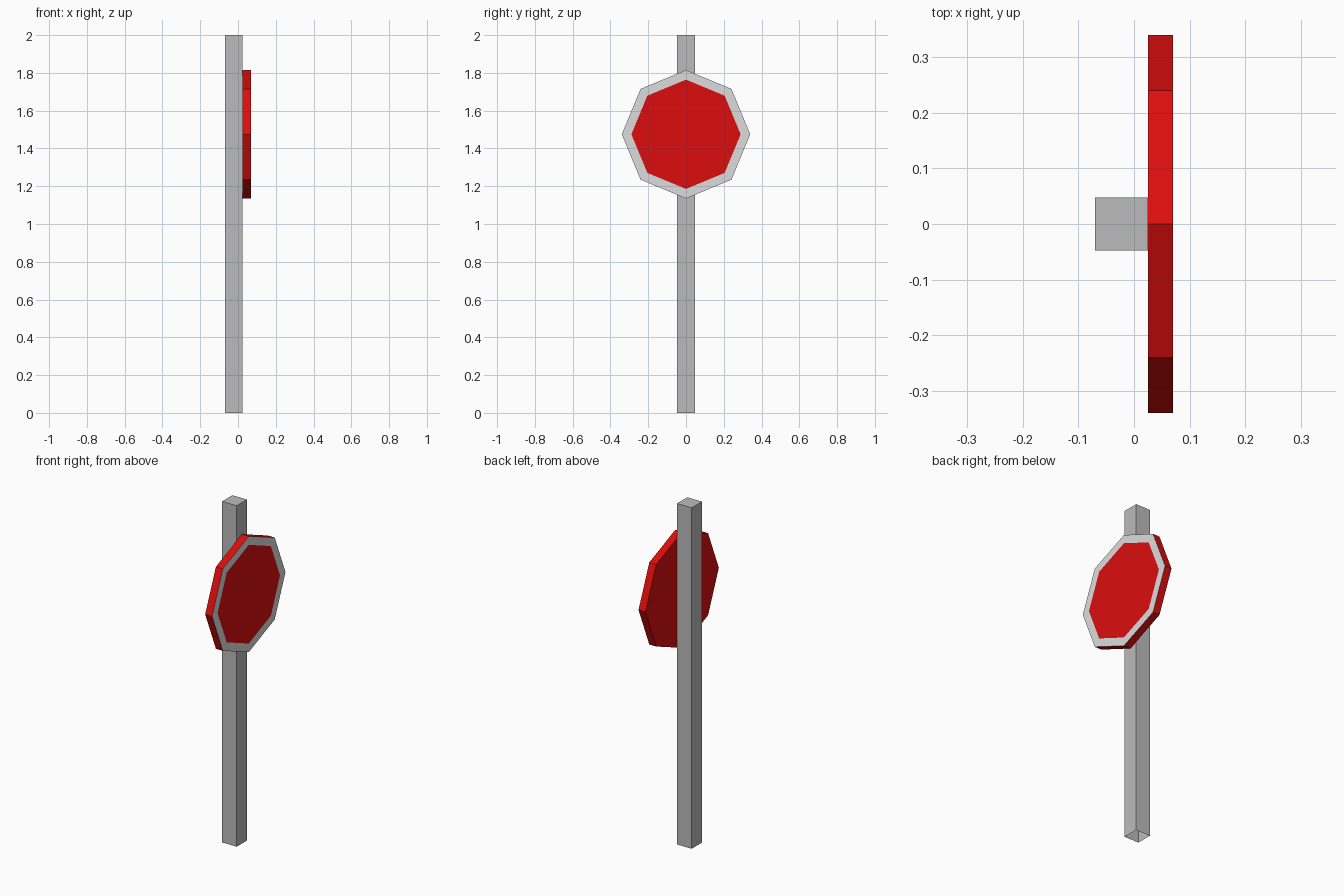
import bpy, bmesh, math
from mathutils import Matrix

if "Cube" in bpy.data.objects:
    bpy.data.objects.remove(bpy.data.objects["Cube"])


def material(name, color):
    m = bpy.data.materials.new(name)
    m.diffuse_color = (*color, 1)
    m.use_nodes = True
    m.node_tree.nodes["Principled BSDF"].inputs["Base Color"].default_value = m.diffuse_color
    return m


def add_object(name, bm, mats):
    me = bpy.data.meshes.new(name)
    bm.to_mesh(me)
    bm.free()
    for m in mats:
        me.materials.append(m)
    ob = bpy.data.objects.new(name, me)
    bpy.context.collection.objects.link(ob)
    return ob


grey = material("post grey", (0.50, 0.50, 0.50))
red = material("sign red", (0.72, 0.004, 0.004))
white = material("border white", (0.72, 0.72, 0.72))

# Square post, open underneath
bm = bmesh.new()
bmesh.ops.create_cube(bm, size=1, matrix=Matrix.Translation((-0.0225, 0, 1))
                      @ Matrix.Diagonal((0.095, 0.095, 2, 1)))
bm.normal_update()
bottom = [f for f in bm.faces if f.normal.z < -0.9]
bmesh.ops.delete(bm, geom=bottom, context='FACES_ONLY')
add_object("post", bm, [grey])

# Octagonal sign plate facing +x, points up, down and sideways
bm = bmesh.new()
bmesh.ops.create_cone(bm, cap_ends=True, segments=8, radius1=0.34, radius2=0.34, depth=0.045,
                      matrix=Matrix.Translation((0.0475, 0, 1.475))
                      @ Matrix.Rotation(math.pi / 2, 4, 'Y'))
bm.normal_update()
front = [f for f in bm.faces if f.normal.x > 0.9]

# Pale border ring inset around the red face
ring = bmesh.ops.inset_region(bm, faces=front, thickness=0.055 * math.cos(math.pi / 8))
for f in ring["faces"]:
    f.material_index = 1
add_object("sign_plate", bm, [red, white])
